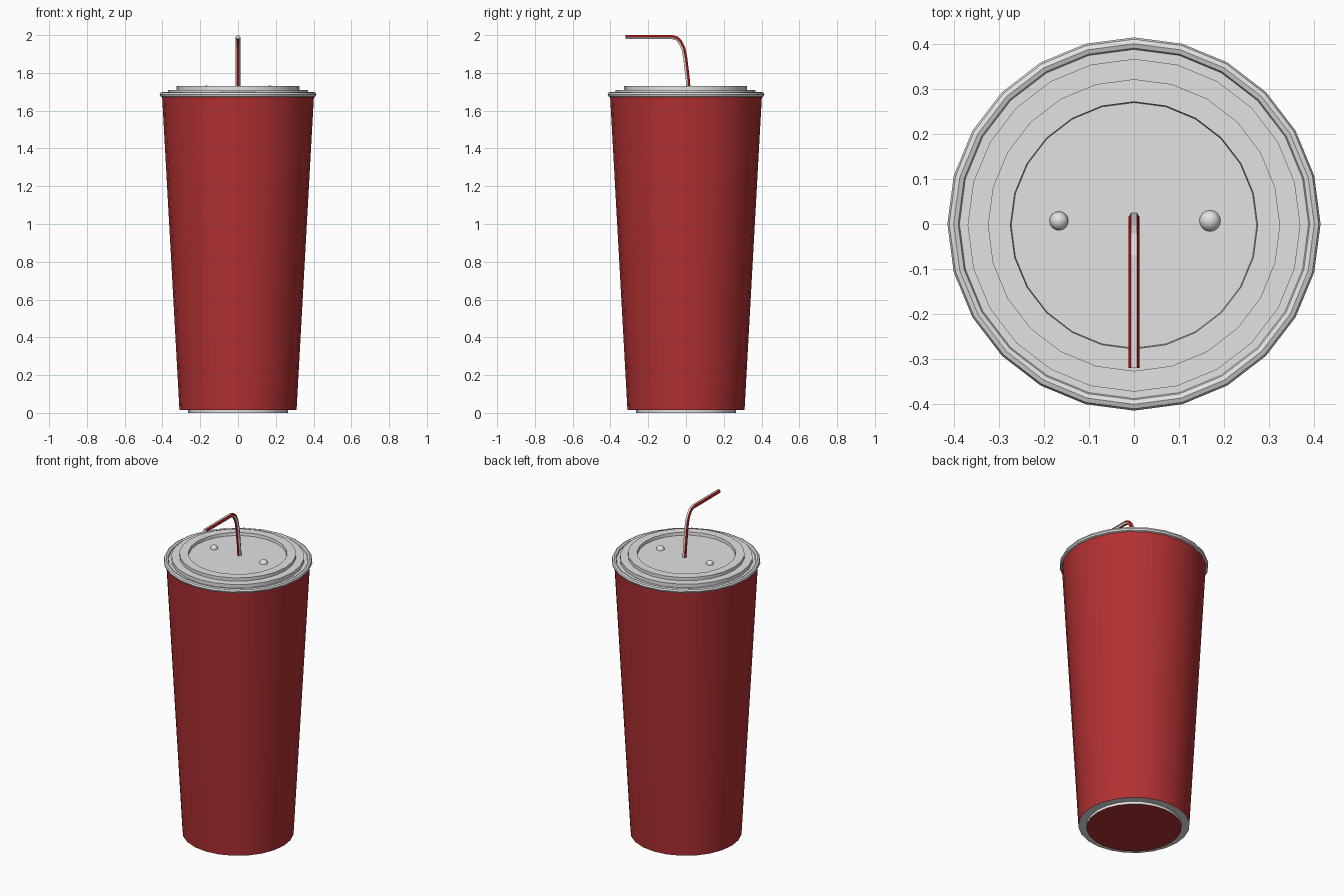
import bpy, bmesh, math
from mathutils import Vector

if "Cube" in bpy.data.objects:
    bpy.data.objects.remove(bpy.data.objects["Cube"])

SIDES = 24


def material(name, rgb):
    m = bpy.data.materials.new(name)
    m.diffuse_color = (*rgb, 1)
    m.use_nodes = True
    m.node_tree.nodes["Principled BSDF"].inputs["Base Color"].default_value = m.diffuse_color
    return m


RED = material("cup red", (0.445, 0.03, 0.032))
WHITE = material("lid white", (0.76, 0.76, 0.76))
STRAW_RED = material("straw red", (0.55, 0.006, 0.006))


def finish(bm, name, mats, smooth=True, recalc=True):
    if recalc:
        bmesh.ops.recalc_face_normals(bm, faces=bm.faces)
    me = bpy.data.meshes.new(name)
    bm.to_mesh(me)
    bm.free()
    ob = bpy.data.objects.new(name, me)
    bpy.context.collection.objects.link(ob)
    for m in mats:
        me.materials.append(m)
    if smooth:
        bpy.ops.object.select_all(action='DESELECT')
        ob.select_set(True)
        bpy.context.view_layer.objects.active = ob
        bpy.ops.object.shade_smooth_by_angle(angle=math.radians(35))
    return ob


def bridge(bm, a, b):
    n = len(a)
    return [bm.faces.new((a[i], a[(i + 1) % n], b[(i + 1) % n], b[i])) for i in range(n)]


def lathe(name, profile, mats, bands=None, cap_first=None, cap_last=None, closed=False, cy=0.0):
    """Revolve (radius, z) points; bands gives a material index per segment."""
    bm = bmesh.new()
    rings = []
    for r, z in profile:
        rings.append([bm.verts.new((r * math.cos(2 * math.pi * i / SIDES),
                                    cy + r * math.sin(2 * math.pi * i / SIDES), z))
                      for i in range(SIDES)])
    pairs = list(zip(rings, rings[1:] + (rings[:1] if closed else [])))
    for k, (a, b) in enumerate(pairs):
        for f in bridge(bm, a, b):
            f.material_index = bands[k] if bands else 0
    for ring, idx in ((rings[0], cap_first), (rings[-1], cap_last)):
        if idx is not None:
            bm.faces.new(ring).material_index = idx
    return finish(bm, name, mats)


# Tapered cup with a pale bottom edge and a red base disc
lathe("cup", [(0.265, 0.0), (0.265, 0.016), (0.31, 0.016), (0.402, 1.68)],
      [RED, WHITE], bands=[1, 1, 0], cap_first=0)

# Rolled rim
lathe("lid_rim", [(0.401 + 0.014 * math.cos(2 * math.pi * k / 8),
                   1.685 + 0.014 * math.sin(2 * math.pi * k / 8)) for k in range(8)],
      [WHITE], closed=True)

# Stepped lid with recessed centre
lathe("lid", [(0.400, 1.688), (0.370, 1.688), (0.370, 1.71), (0.325, 1.71),
              (0.325, 1.73), (0.275, 1.73), (0.273, 1.712)],
      [WHITE], cap_last=0, cy=-0.003)

# Press bumps on the lid
for label, x, r in (("left", -0.167, 0.021), ("right", 0.169, 0.024)):
    bm = bmesh.new()
    bmesh.ops.create_uvsphere(bm, u_segments=16, v_segments=10, radius=r)
    bmesh.ops.translate(bm, verts=bm.verts, vec=(x, 0.007, 1.733 - r))
    finish(bm, "lid_bump_" + label, [WHITE])

# Bent straw: hexagonal tube with alternating stripes
path = [Vector((0, y, z)) for y, z in
        ((0.015, 1.70), (0.009, 1.77), (-0.004, 1.88), (-0.014, 1.93),
         (-0.03, 1.963), (-0.048, 1.982), (-0.07, 1.989), (-0.32, 1.989))]
bm = bmesh.new()
rings = []
for i, p in enumerate(path):
    t = (path[min(i + 1, len(path) - 1)] - path[max(i - 1, 0)]).normalized()
    if i == len(path) - 2:
        t = Vector((0, -1, 0.05)).normalized()
    up = Vector((1, 0, 0)).cross(t) * -1      # outer side of the bend
    rings.append([bm.verts.new(p + 0.0125 * (math.cos(math.radians(60 * k)) * Vector((1, 0, 0))
                                             + math.sin(math.radians(60 * k)) * up))
                  for k in range(6)])
for a, b in zip(rings, rings[1:]):
    for k, f in enumerate(bridge(bm, a, b)):
        f.material_index = 1 if k % 2 == 0 else 0   # face 1 is the top
for ring in (rings[0], rings[-1]):
    bm.faces.new(ring).material_index = 0
finish(bm, "straw", [WHITE, STRAW_RED], smooth=False)
